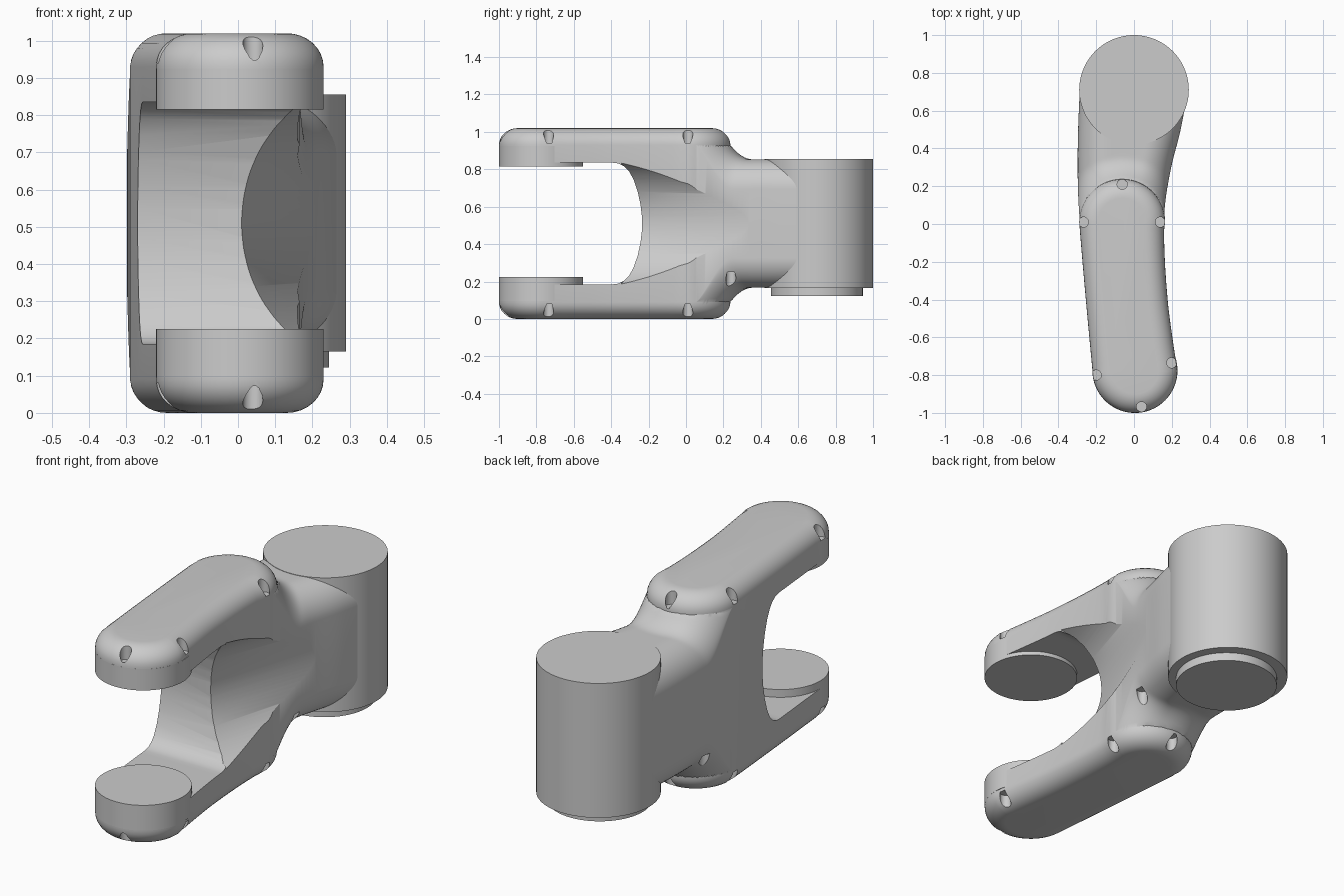
import bpy, bmesh
from math import sin, cos, pi, sqrt, hypot
from mathutils import Matrix, Vector

if "Cube" in bpy.data.objects:
    bpy.data.objects.remove(bpy.data.objects["Cube"])

C = 0.51  # mid height, the link is mirrored about it

# side outlines seen from above: (y, x)
LEFT = [(-.775, -.22), (-.4, -.255), (0, -.289), (.2, -.3), (.45, -.3), (.72, -.29)]
RIGHT = [(-.775, .23), (-.62, .206), (-.4, .178), (-.1, .16), (.1, .167), (.3, .2), (.5, .25), (.72, .29)]


def curve(pts, y):
    """Smooth interpolation through the outline points."""
    n = len(pts)
    slope = lambda i: ((pts[min(i + 1, n - 1)][1] - pts[max(i - 1, 0)][1]) /
                       (pts[min(i + 1, n - 1)][0] - pts[max(i - 1, 0)][0]))
    i = max(k for k in range(n - 1) if k == 0 or pts[k][0] <= y)
    (a, p), (b, q) = pts[i], pts[i + 1]
    h = b - a
    t = (y - a) / h
    return ((2*t**3 - 3*t*t + 1) * p + (t**3 - 2*t*t + t) * h * slope(i)
            + (3*t*t - 2*t**3) * q + (t**3 - t*t) * h * slope(i + 1))


def loft(name, loops):
    """Closed solid through equal-length loops of points."""
    bm = bmesh.new()
    rings = [[bm.verts.new(p) for p in loop] for loop in loops]
    for a, b in zip(rings, rings[1:]):
        for i in range(len(a)):
            j = (i + 1) % len(a)
            bm.faces.new((a[i], a[j], b[j], b[i]))
    bm.faces.new(rings[0][::-1])
    bm.faces.new(rings[-1])
    bmesh.ops.recalc_face_normals(bm, faces=bm.faces)
    me = bpy.data.meshes.new(name)
    bm.to_mesh(me)
    bm.free()
    ob = bpy.data.objects.new(name, me)
    bpy.context.collection.objects.link(ob)
    return ob


def disc(x, y, r, z0, z1, n=96):
    return [[(x + r*cos(2*pi*i/n), y + r*sin(2*pi*i/n), z) for i in range(n)] for z in (z0, z1)]


def activate(ob):
    bpy.ops.object.select_all(action='DESELECT')
    ob.select_set(True)
    bpy.context.view_layer.objects.active = ob


def boolean(ob, other, op):
    m = ob.modifiers.new(op, 'BOOLEAN')
    m.operation, m.object, m.solver = op, other, 'EXACT'
    activate(ob)
    bpy.ops.object.modifier_apply(modifier=m.name)
    bpy.data.objects.remove(other)


def smooth(ob, angle=0.5):
    activate(ob)
    bpy.ops.object.shade_smooth_by_angle(angle=angle)


# fork plan outline: round back, left edge, round front, right edge
RX, RY, RR = -.0625, .01, .2275
N = 36
plan = [(RX + RR*cos(pi*i/N), RY + RR*sin(pi*i/N)) for i in range(N + 1)]
ys = [RY - (RY + .775) * i / 20 for i in range(1, 20)]
plan += [(curve(LEFT, y), y) for y in ys]
plan += [(.005 - .225*cos(pi*i/N), -.775 - .225*sin(pi*i/N)) for i in range(N + 1)]
plan += [(curve(RIGHT, y), y) for y in reversed(ys)]


def inset(d):
    out = []
    for i, (x, y) in enumerate(plan):
        a, b = plan[i - 1], plan[(i + 1) % len(plan)]
        tx, ty = b[0] - a[0], b[1] - a[1]
        l = hypot(tx, ty)
        out.append((x - ty / l * d, y + tx / l * d))
    return out


# fork block with rounded caps on top and bottom
prof = [(.1 * (1 - cos(pi/2*k/8)), .42 + .09 * sin(pi/2*k/8)) for k in range(9)]
levels = [(d, C - h) for d, h in reversed(prof)] + [(d, C + h) for d, h in prof]
fork = loft("fork_arm", [[(x, y, z) for x, y in inset(d)] for d, z in levels])


# neck: rounded section that flares into the cap edge
def half_height(x, y, l, r):
    edge = min(x - l, r - x)
    rad = .16
    base = .343
    if edge < rad:
        base -= rad - sqrt(max(0, rad*rad - (rad - edge)**2))
    t = (hypot(x - RX, y - RY) - RR) / .12
    g = 1 if t <= 0 else max(0, 1 - t)**2
    return base + (.42 - base) * g


sections = []
for k in range(56):
    y = -.02 + .73 * k / 55
    l, r = curve(LEFT, y) + .003, curve(RIGHT, y) - .003
    xs = [(l + r)/2 - (r - l)/2 * cos(pi*i/40) for i in range(41)]
    hs = [half_height(x, y, l, r) for x in xs]
    sections.append([(x, y, C + h) for x, h in zip(xs, hs)] +
                    [(x, y, C - h) for x, h in reversed(list(zip(xs, hs)))])
boolean(fork, loft("neck", sections), 'UNION')

# opening between the two fork arms
q = [(-1.2, .325), (-.39, .325), (-.36, .321), (-.33, .305), (-.305, .28), (-.28, .235),
     (-.258, .17), (-.243, .1), (-.236, .04)]
slot = q + [(y, -h) for y, h in reversed(q)]
boolean(fork, loft("opening", [[(x, y, C + h) for y, h in slot] for x in (-.6, .6)]), 'DIFFERENCE')

# slanted round scoop in the right side
d = Vector((.2, .585, 0)).normalized()
nrm = Vector((d.y, -d.x, 0))
R = .37
start = Vector((.01, -.235, C)) + nrm * R
scoop = [[start + d*t + nrm*R*cos(2*pi*i/128) + Vector((0, 0, R*sin(2*pi*i/128)))
          for i in range(128)] for t in (-.05, 1.0)]
boolean(fork, loft("scoop", scoop), 'DIFFERENCE')

# screw pockets round the caps and under the neck
for x, y in [(-.268, .01), (.14, .01), (RX, .21), (-.2, -.8), (.2, -.735), (.04, -.968)]:
    for z0, z1 in ((.94, 1.2), (-.2, .08)):
        boolean(fork, loft("pocket", disc(x, y, .027, z0, z1, 20)), 'DIFFERENCE')
for x in (.15, 2*RX - .15):
    boolean(fork, loft("pocket", disc(x, .24, .027, 0, .25, 20)), 'DIFFERENCE')
smooth(fork)

# joint housing at the back, joint pads at the front
for name, x, y, r, z0, z1 in [("joint_housing", 0, .71, .29, .165, .855),
                              ("joint_flange", 0, .70, .245, .122, .17),
                              ("upper_pad", .005, -.775, .2253, .815, .925),
                              ("lower_pad", .005, -.775, .2253, .095, .225)]:
    smooth(loft(name, disc(x, y, r, z0, z1)))
